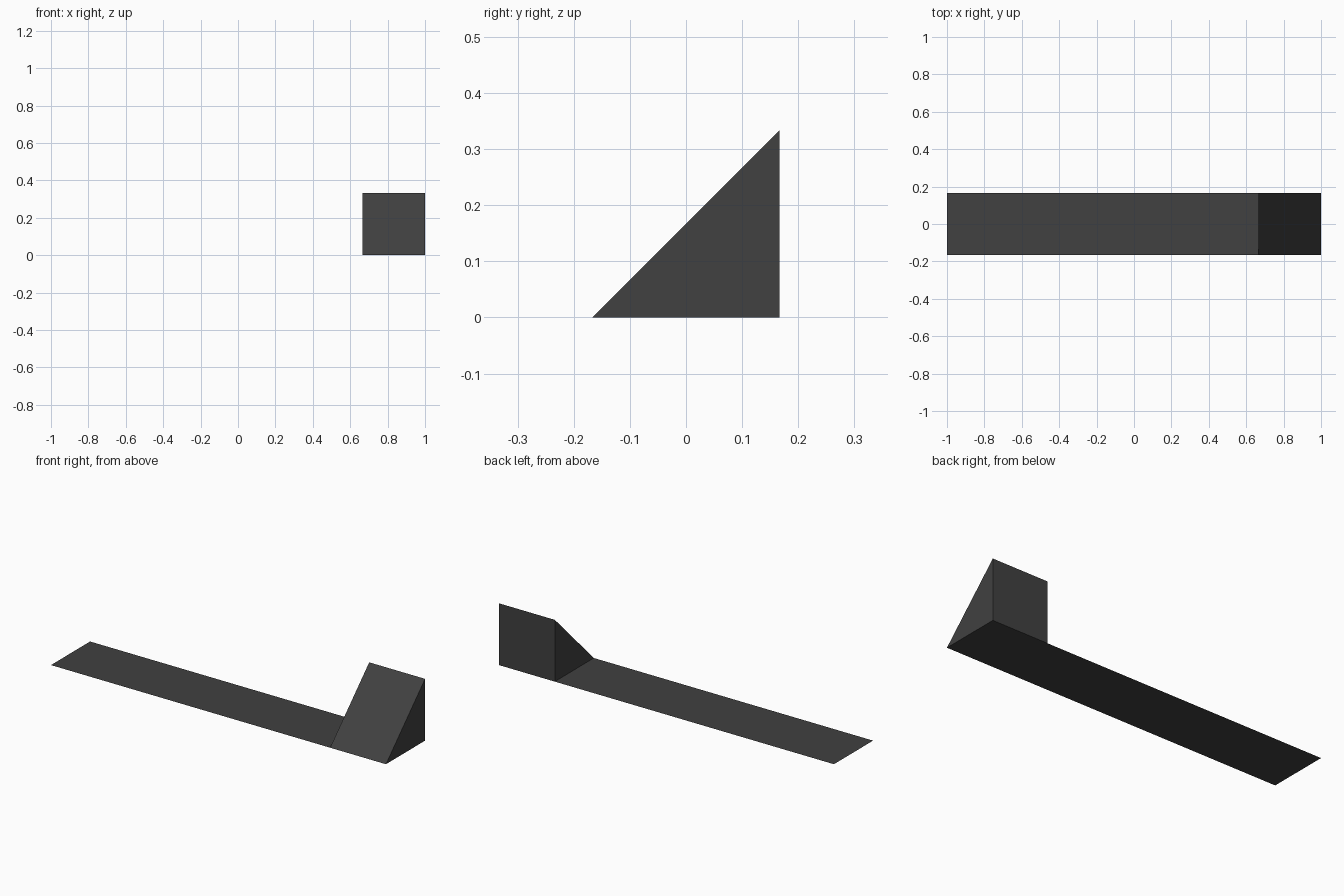
import bpy

if "Cube" in bpy.data.objects:
    bpy.data.objects.remove(bpy.data.objects["Cube"])

L, W, H = 1.0, 1 / 6, 1 / 3   # half length, half width, wedge height

mat = bpy.data.materials.new("dark grey")
mat.diffuse_color = (0.052, 0.052, 0.052, 1)
mat.use_nodes = True
mat.node_tree.nodes["Principled BSDF"].inputs["Base Color"].default_value = mat.diffuse_color


def add_part(name, verts, faces):
    mesh = bpy.data.meshes.new(name)
    mesh.from_pydata(verts, [], faces)
    mesh.materials.append(mat)
    obj = bpy.data.objects.new(name, mesh)
    bpy.context.collection.objects.link(obj)
    return obj


# Thin flat base sheet, also closes the underside of the wedge
add_part("base_sheet",
         [(-L, -W, 0), (L, -W, 0), (L, W, 0), (-L, W, 0)],
         [(0, 1, 2, 3)])

# Wedge at the right end: triangular profile extruded along x
profile = [(-W, 0), (W, 0), (W, H)]
verts = [(x, y, z) for x in (L - 1 / 3, L) for y, z in profile]
add_part("end_wedge", verts,
         [(0, 2, 1), (3, 4, 5),      # left and right ends
          (1, 2, 5, 4),              # upright back
          (0, 3, 5, 2)])             # sloping front
